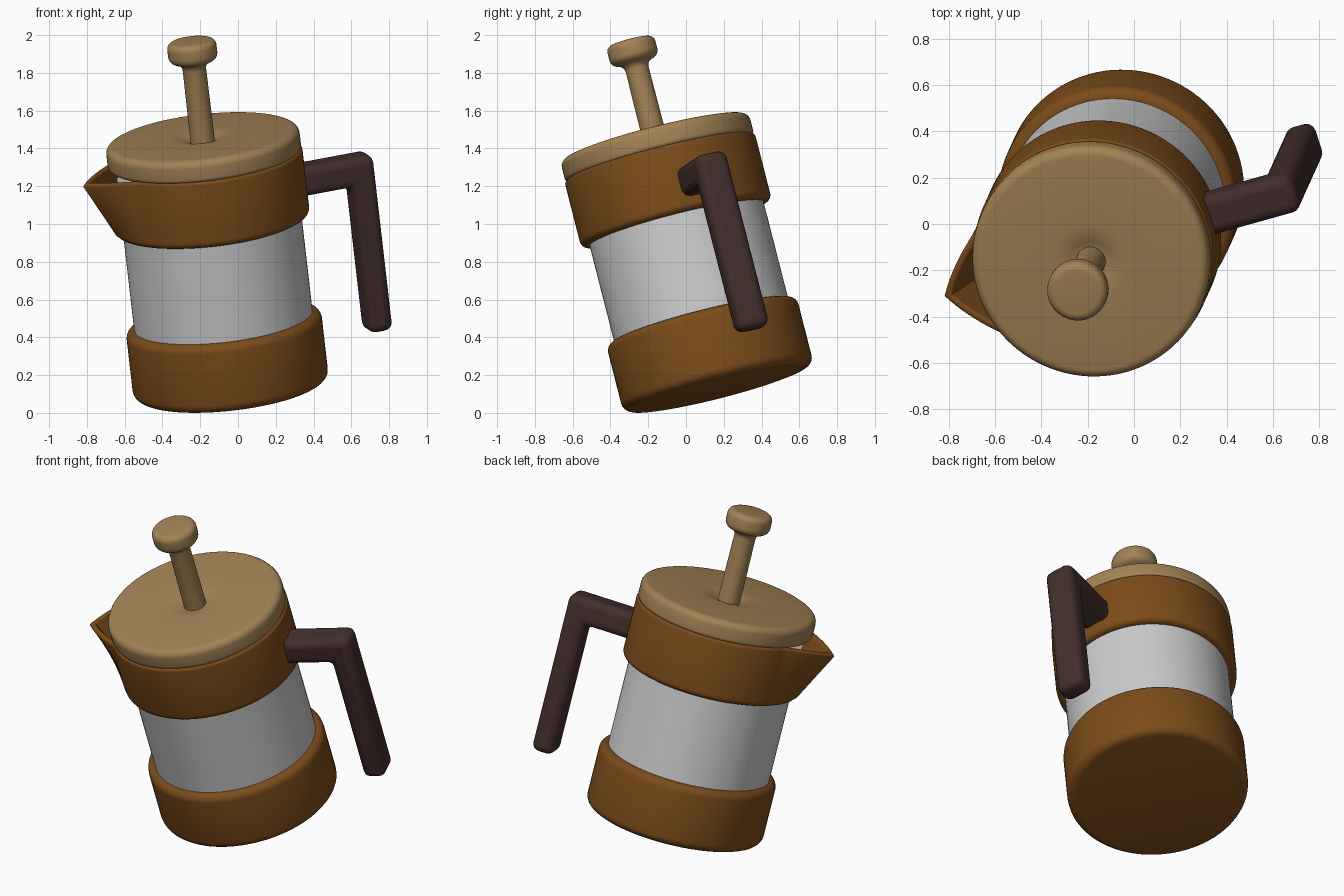
import bpy, bmesh, math
from mathutils import Vector, Matrix

if "Cube" in bpy.data.objects:
    bpy.data.objects.remove(bpy.data.objects["Cube"])

# Tilted frame: local z is the pot axis, local x points to the handle
axis = Vector((-0.111, -0.246, 0.963)).normalized()
arm = Vector((0.958, 0.267, 0.179))
arm = (arm - axis * arm.dot(axis)).normalized()
side = axis.cross(arm)
FRAME = Matrix((arm, side, axis)).transposed().to_4x4()
FRAME.translation = (-0.036, 0.173, 0.129)


def material(name, rgb):
    m = bpy.data.materials.new(name)
    m.diffuse_color = (*rgb, 1)
    m.use_nodes = True
    m.node_tree.nodes["Principled BSDF"].inputs["Base Color"].default_value = m.diffuse_color
    return m


brown = material("brown", (0.20, 0.072, 0.010))
tan = material("tan", (0.36, 0.225, 0.09))
dark = material("dark_brown", (0.055, 0.028, 0.025))


def finish(name, bm, mat, bevel=0):
    bmesh.ops.recalc_face_normals(bm, faces=bm.faces)
    mesh = bpy.data.meshes.new(name)
    bm.to_mesh(mesh)
    bm.free()
    ob = bpy.data.objects.new(name, mesh)
    bpy.context.collection.objects.link(ob)
    ob.matrix_world = FRAME
    if mat:
        mesh.materials.append(mat)
    if bevel:
        b = ob.modifiers.new("bevel", 'BEVEL')
        b.width, b.segments = bevel, 4
    bpy.ops.object.select_all(action='DESELECT')
    ob.select_set(True)
    bpy.context.view_layer.objects.active = ob
    bpy.ops.object.shade_smooth_by_angle(angle=math.radians(40))
    return ob


def rounded(profile, steps=5):
    """Profile of (radius, height, fillet) to points with rounded corners."""
    out = []
    for i, (r, z, f) in enumerate(profile):
        p = Vector((r, z))
        if not f:
            out.append(p)
            continue
        a = p + (Vector(profile[i - 1][:2]) - p).normalized() * f
        c = p + (Vector(profile[i + 1][:2]) - p).normalized() * f
        for k in range(steps + 1):
            t = k / steps
            w = 1.17 * t * (1 - t)  # circular-arc weight
            s = (1 - t) ** 2 + w * 1.2 + t * t
            out.append((a * (1 - t) ** 2 + p * w * 1.2 + c * t * t) / s)
    return out


def lathe(name, profile, mat, n=96, shape=None):
    bm = bmesh.new()
    rings = []
    for r, z in rounded(profile):
        if r < 1e-6:
            rings.append([bm.verts.new((0, 0, z))] * n)
            continue
        ring = []
        for i in range(n):
            ang = 2 * math.pi * i / n
            rr, zz = shape(ang, r, z) if shape else (r, z)
            ring.append(bm.verts.new((rr * math.cos(ang), rr * math.sin(ang), zz)))
        rings.append(ring)
    for a, b in zip(rings, rings[1:]):
        for i in range(n):
            j = (i + 1) % n
            quad = list(dict.fromkeys((a[i], a[j], b[j], b[i])))
            if len(quad) > 2:
                bm.faces.new(quad)
    return finish(name, bm, mat)


def spout(ang, r, z):
    """Pull the collar outward opposite the handle, more towards the rim."""
    near = max(0, 1 - abs(ang - math.pi) / math.radians(30))
    up = min(1, max(0, (z - 0.92) / 0.33))
    pull = near ** 1.35 * up
    return r + 0.16 * pull, z - 0.02 * pull


# Base cup
lathe("base", [(0, 0, 0), (0.52, 0, 0.05), (0.52, 0.375, 0.045), (0.46, 0.375, 0)], brown)

# Glass body
lathe("glass_body", [(0, 0.3, 0), (0.475, 0.3, 0), (0.475, 1.2, 0), (0, 1.2, 0)], None)

# Collar with pouring spout
lathe("collar", [(0.46, 0.905, 0), (0.52, 0.905, 0.035), (0.52, 1.27, 0.018),
                 (0.482, 1.27, 0.015), (0.482, 0.94, 0)], brown, n=144, shape=spout)

# Lid, dipping slightly around the plunger
lathe("lid", [(0, 1.262, 0), (0.515, 1.262, 0.025), (0.515, 1.385, 0.04),
              (0.13, 1.385, 0.04), (0.065, 1.362, 0), (0, 1.362, 0)], tan)

# Plunger rod and knob
lathe("plunger", [(0, 1.3, 0), (0.065, 1.3, 0), (0.062, 1.79, 0.035), (0.131, 1.80, 0.035),
                  (0.131, 1.912, 0.035), (0, 1.912, 0)], tan, n=48)

# Handle: L-shaped outline, extruded and bevelled
bm = bmesh.new()
outline = [(0.47, 0.975), (0.77, 0.975), (0.77, 0.17), (0.905, 0.17), (0.905, 1.135), (0.47, 1.135)]
face = bm.faces.new([bm.verts.new((x, -0.088, z)) for x, z in outline])
ext = bmesh.ops.extrude_face_region(bm, geom=[face])
moved = [v for v in ext["geom"] if isinstance(v, bmesh.types.BMVert)]
bmesh.ops.translate(bm, verts=moved, vec=(0, 0.176, 0))
finish("handle", bm, dark, bevel=0.045)
